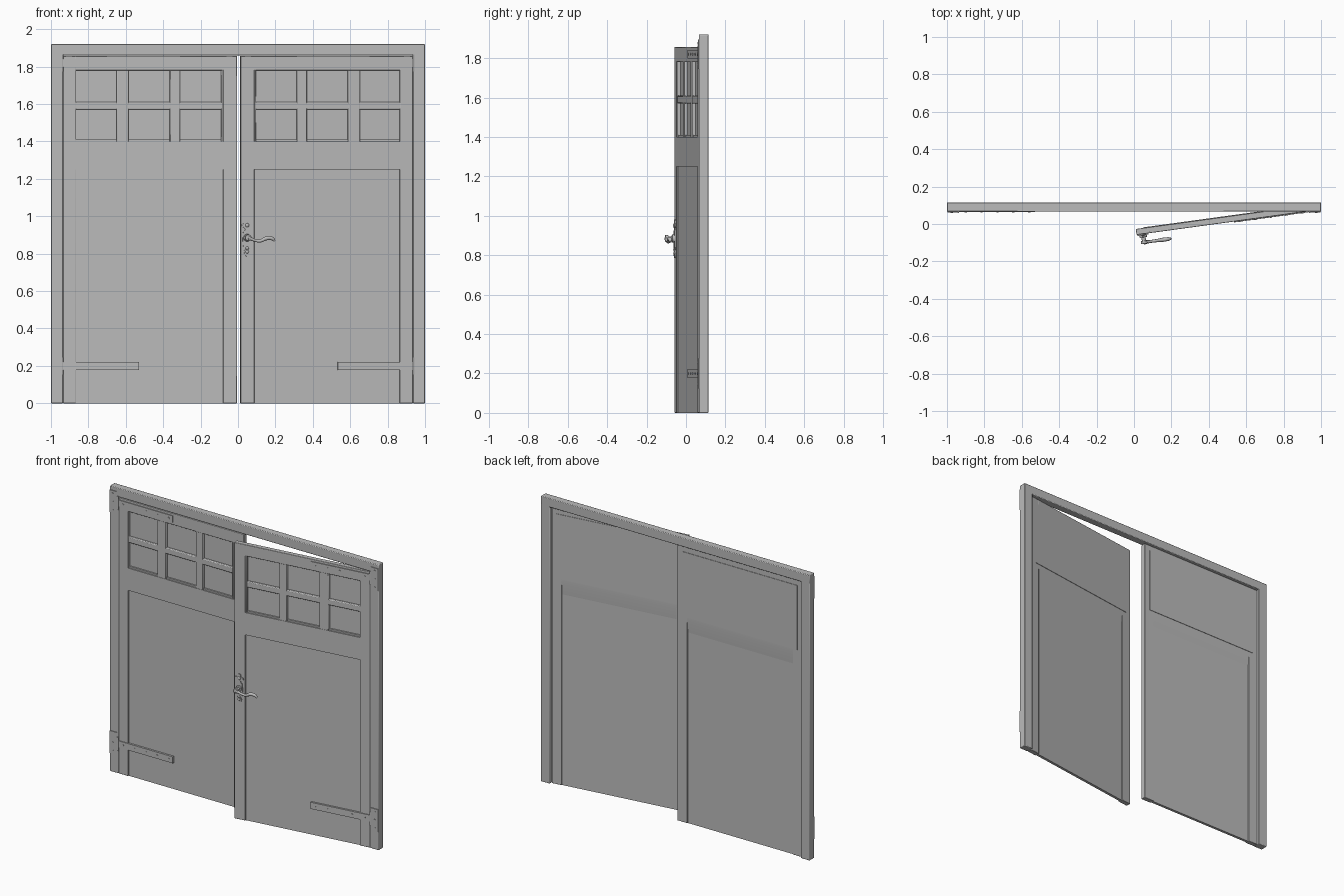
import bpy
import bmesh
import math
from mathutils import Matrix, Vector

cube = bpy.data.objects.get("Cube")
if cube:
    bpy.data.objects.remove(cube, do_unlink=True)

grey = bpy.data.materials.new("plain grey")
grey.use_nodes = True
grey.diffuse_color = (0.5, 0.5, 0.5, 1)
grey.node_tree.nodes["Principled BSDF"].inputs["Base Color"].default_value = (0.5, 0.5, 0.5, 1)


def finish(name, bm, matrix, bevel=0.0):
    """Turn a bmesh into a shaded object placed by the given matrix."""
    bmesh.ops.recalc_face_normals(bm, faces=bm.faces)
    mesh = bpy.data.meshes.new(name)
    bm.to_mesh(mesh)
    bm.free()
    mesh.materials.append(grey)
    obj = bpy.data.objects.new(name, mesh)
    bpy.context.collection.objects.link(obj)
    obj.matrix_world = matrix
    if bevel:
        mod = obj.modifiers.new("soft edges", 'BEVEL')
        mod.width = bevel
        mod.segments = 2
    bpy.ops.object.select_all(action='DESELECT')
    obj.select_set(True)
    bpy.context.view_layer.objects.active = obj
    bpy.ops.object.shade_smooth_by_angle(angle=math.radians(40))
    return obj


def add_box(bm, x, y, z):
    size = Vector((x[1] - x[0], y[1] - y[0], z[1] - z[0]))
    mid = Vector((sum(x), sum(y), sum(z))) / 2
    bmesh.ops.create_cube(bm, size=1, matrix=Matrix.Translation(mid) @ Matrix.Diagonal((*size, 1)))


def boxes(name, spans, matrix, bevel=0.0):
    bm = bmesh.new()
    for span in spans:
        add_box(bm, *span)
    return finish(name, bm, matrix, bevel)


def add_disc(bm, centre, radius, depth, axis='Y', sides=12):
    turn = Matrix.Rotation(math.pi / 2, 4, 'X') if axis == 'Y' else Matrix()
    bmesh.ops.create_cone(bm, cap_ends=True, segments=sides, radius1=radius, radius2=radius,
                          depth=depth, matrix=Matrix.Translation(centre) @ turn)


WORLD = Matrix()
MIRROR = Matrix.Diagonal((-1, 1, 1, 1))
FRONT, BACK = 0.068, 0.1
INNER, OUTER, TOP = 0.005, 0.935, 1.857
PANES_X = [(0.09, 0.31), (0.365, 0.585), (0.65, 0.865)]
PANES_Z = [(1.4, 1.57), (1.61, 1.78)]

# Surrounding frame
for label, matrix in (("left", WORLD), ("right", MIRROR)):
    boxes(label + "_jamb", [((0.935, 1), (0.066, 0.115), (0, 1.9))], matrix, 0.004)
boxes("frame_header", [((-1, 1), (0.066, 0.115), (1.86, 1.92))], WORLD, 0.004)


def build_door(side, matrix):
    depth = (FRONT, BACK)
    left_x, right_x = PANES_X[0][0], PANES_X[-1][1]
    # Stiles and top rail
    boxes(side + "_door_stiles", [((INNER, left_x - 0.01), depth, (0, TOP)),
                                  ((right_x, OUTER), depth, (0, TOP))], matrix, 0.003)
    boxes(side + "_door_top_rail", [((left_x - 0.015, right_x + 0.005), depth, (1.78, TOP))],
          matrix, 0.003)
    # Lower panel, recessed on both faces
    boxes(side + "_door_panel", [((left_x - 0.02, right_x + 0.01), (FRONT + 0.008, BACK - 0.006),
                                  (0, 1.41))], matrix)
    # Middle rail: front face flush, back face sloping down to the panel
    bm = bmesh.new()
    profile = [(FRONT, 1.25), (FRONT, 1.4), (BACK, 1.4), (BACK, 1.36), (BACK - 0.007, 1.27)]
    ends = [[bm.verts.new((x, y, z)) for y, z in profile] for x in (left_x - 0.015, right_x + 0.005)]
    for end in ends:
        bm.faces.new(end)
    for i in range(len(profile)):
        j = (i + 1) % len(profile)
        bm.faces.new((ends[0][i], ends[0][j], ends[1][j], ends[1][i]))
    finish(side + "_door_middle_rail", bm, matrix)
    # Window bars
    bars = [((a[1], b[0]), (FRONT + 0.002, BACK - 0.002), (1.395, 1.785))
            for a, b in zip(PANES_X, PANES_X[1:])]
    bars.append(((left_x - 0.015, right_x + 0.005), (FRONT + 0.003, BACK - 0.002),
                 (PANES_Z[0][1], PANES_Z[1][0])))
    bars.append(((left_x - 0.012, left_x), (FRONT + 0.001, BACK - 0.002), (1.395, 1.785)))
    boxes(side + "_window_bars", bars, matrix, 0.005)
    # Pane sheet, closing the window from behind
    boxes(side + "_window_pane", [((0.045, 0.9), (BACK - 0.014, BACK + 0.003), (1.385, 1.82))], matrix)


def build_hinges(side, door_matrix, frame_matrix):
    for level, z in (("lower", 0.2), ("upper", 1.82)):
        # Strap with screws on the door
        bm = bmesh.new()
        add_box(bm, (0.53, 0.94), (FRONT - 0.005, FRONT + 0.009), (z - 0.022, z + 0.022))
        for i in range(5):
            add_disc(bm, (0.56 + i * 0.085, FRONT - 0.005, z), 0.006, 0.004)
        finish(f"{side}_{level}_hinge_strap", bm, door_matrix)
        # Plate with screws on the jamb
        bm = bmesh.new()
        add_box(bm, (0.945, 0.998), (0.061, 0.068), (z - 0.075, z + 0.075))
        for dz in (-0.055, 0, 0.055):
            add_disc(bm, (0.975, 0.061, z + dz), 0.006, 0.004)
        add_disc(bm, (0.94, 0.065, z), 0.006, 0.09, axis='Z')
        finish(f"{side}_{level}_hinge_plate", bm, frame_matrix)


# The left leaf stands ajar, swung forward about its outer edge
pivot = Vector((OUTER, FRONT, 0))
ajar = (Matrix.Translation(pivot) @ Matrix.Rotation(math.radians(7.8), 4, 'Z')
        @ Matrix.Translation(-pivot))
build_door("left", ajar)
build_door("right", MIRROR)
build_hinges("left", ajar, WORLD)
build_hinges("right", MIRROR, MIRROR)

# Ornate handle plate
HX = 0.04
half = [(0.004, 0.785), (0.014, 0.797), (0.017, 0.812), (0.009, 0.826), (0.021, 0.838),
        (0.024, 0.875), (0.021, 0.915), (0.01, 0.928), (0.013, 0.938), (0.03, 0.945),
        (0.028, 0.958), (0.012, 0.962), (0.011, 0.973), (0.003, 0.982)]
outline = [(HX + w, z) for w, z in half] + [(HX - w, z) for w, z in reversed(half)]
bm = bmesh.new()
face = bm.faces.new([bm.verts.new((x, FRONT + 0.002, z)) for x, z in outline])
made = bmesh.ops.extrude_face_region(bm, geom=[face])["geom"]
bmesh.ops.translate(bm, vec=(0, -0.009, 0), verts=[v for v in made if isinstance(v, bmesh.types.BMVert)])
for z, r in ((0.952, 0.011), (0.83, 0.009), (0.81, 0.009)):
    bmesh.ops.create_uvsphere(bm, u_segments=12, v_segments=8, radius=r,
                              matrix=Matrix.Translation((HX, FRONT - 0.006, z)) @ Matrix.Diagonal((1, 0.6, 1, 1)))
finish("handle_plate", bm, ajar)

# Spindle with collars
bm = bmesh.new()
for y, r, d in ((FRONT - 0.012, 0.02, 0.012), (FRONT - 0.03, 0.011, 0.03), (FRONT - 0.045, 0.017, 0.016)):
    add_disc(bm, (HX, y, 0.885), r, d, sides=20)
finish("handle_spindle", bm, ajar, 0.002)

# Curved lever
curve = bpy.data.curves.new("handle_lever", 'CURVE')
curve.dimensions = '3D'
curve.bevel_depth = 0.01
curve.bevel_resolution = 3
curve.resolution_u = 6
curve.use_fill_caps = True
curve.materials.append(grey)
path = [(0.04, 0.885, 1.2), (0.07, 0.873, 0.75), (0.105, 0.868, 0.85), (0.14, 0.882, 1.1),
        (0.17, 0.88, 1.0), (0.183, 0.868, 0.6)]
spline = curve.splines.new('BEZIER')
spline.bezier_points.add(len(path) - 1)
for point, (x, z, r) in zip(spline.bezier_points, path):
    point.co = (x, FRONT - 0.045, z)
    point.radius = r
    point.handle_left_type = point.handle_right_type = 'AUTO'
lever = bpy.data.objects.new("handle_lever", curve)
bpy.context.collection.objects.link(lever)
lever.matrix_world = ajar
